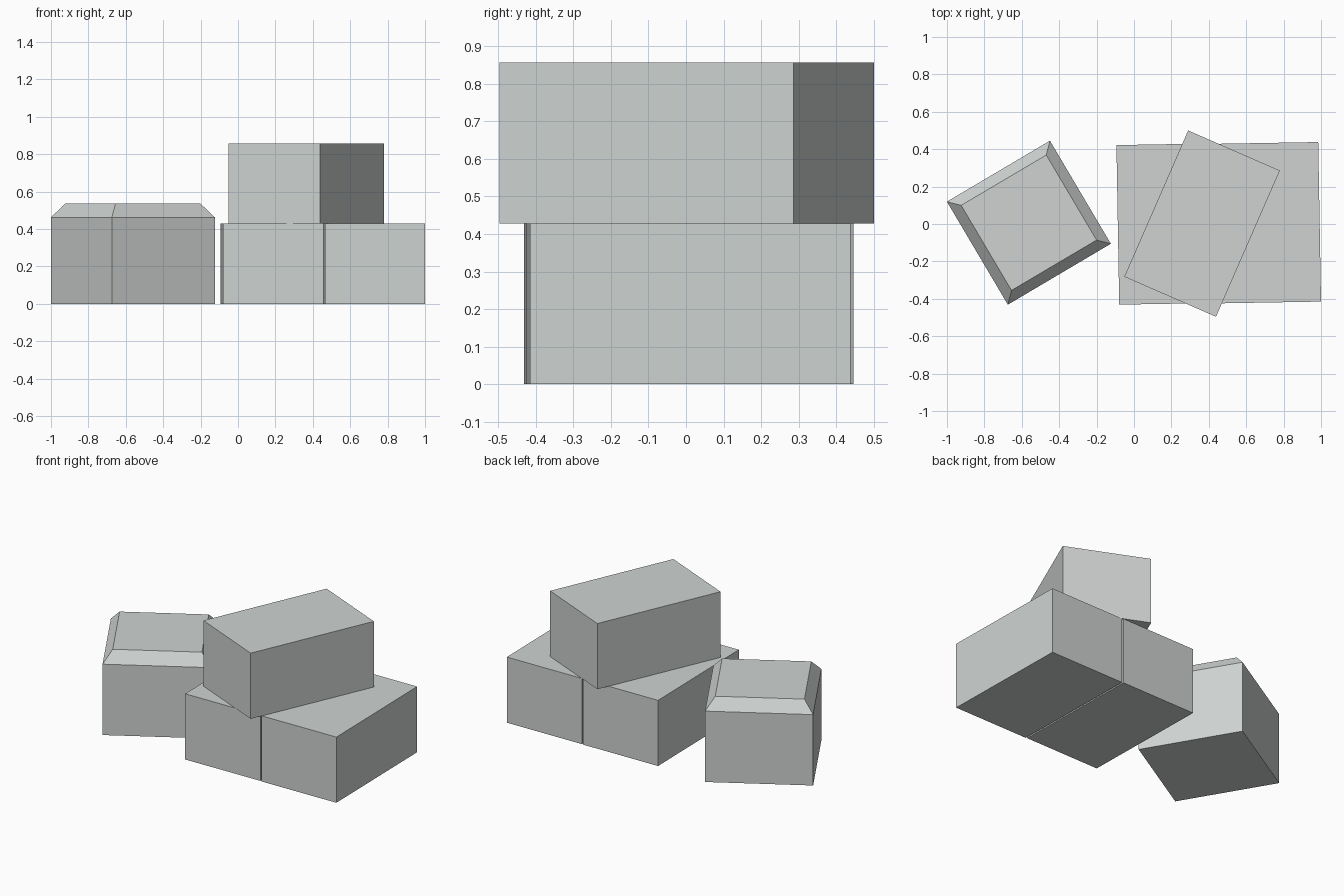
import bpy
import bmesh
from math import radians
from mathutils import Matrix

cube = bpy.data.objects.get("Cube")
if cube:
    bpy.data.objects.remove(cube, do_unlink=True)

# Single pale stone colour
stone = bpy.data.materials.new("pale grey stone")
stone.use_nodes = True
colour = (0.62, 0.65, 0.635, 1)
stone.diffuse_color = colour
stone.node_tree.nodes["Principled BSDF"].inputs["Base Color"].default_value = colour


def block(name, size, location, turn, bevel=None):
    """Box standing on location; bevel = (inset, drop) slopes the top rim."""
    width, depth, height = size
    bm = bmesh.new()
    bmesh.ops.create_cube(bm, size=1)
    bmesh.ops.translate(bm, verts=bm.verts, vec=(0, 0, 0.5))
    body = height - (bevel[1] if bevel else 0)
    bmesh.ops.scale(bm, verts=bm.verts, vec=(width, depth, body))
    if bevel:
        bm.normal_update()
        top = max(bm.faces, key=lambda f: f.calc_center_median().z)
        bmesh.ops.inset_region(bm, faces=[top], thickness=bevel[0])
        for v in top.verts:
            v.co.z = height
    bm.transform(Matrix.Rotation(radians(turn), 4, "Z"))
    mesh = bpy.data.meshes.new(name)
    bm.to_mesh(mesh)
    bm.free()
    mesh.materials.append(stone)
    obj = bpy.data.objects.new(name, mesh)
    obj.location = location
    bpy.context.collection.objects.link(obj)
    return obj


brick = (0.535, 0.853, 0.428)

# Two bricks side by side with a narrow gap
block("lower_brick_right", brick, (0.181, 0, 0), 1)
block("lower_brick_left", brick, (0.725, 0.007, 0), 1)

# Third brick lying turned across the pair
block("upper_brick", brick, (0.364, 0.002, 0.428), -23.6)

# Separate square block with a sloped top rim
block("capped_block", (0.64, 0.64, 0.535), (-0.562, 0.007, 0), 30.6, (0.079, 0.073))
